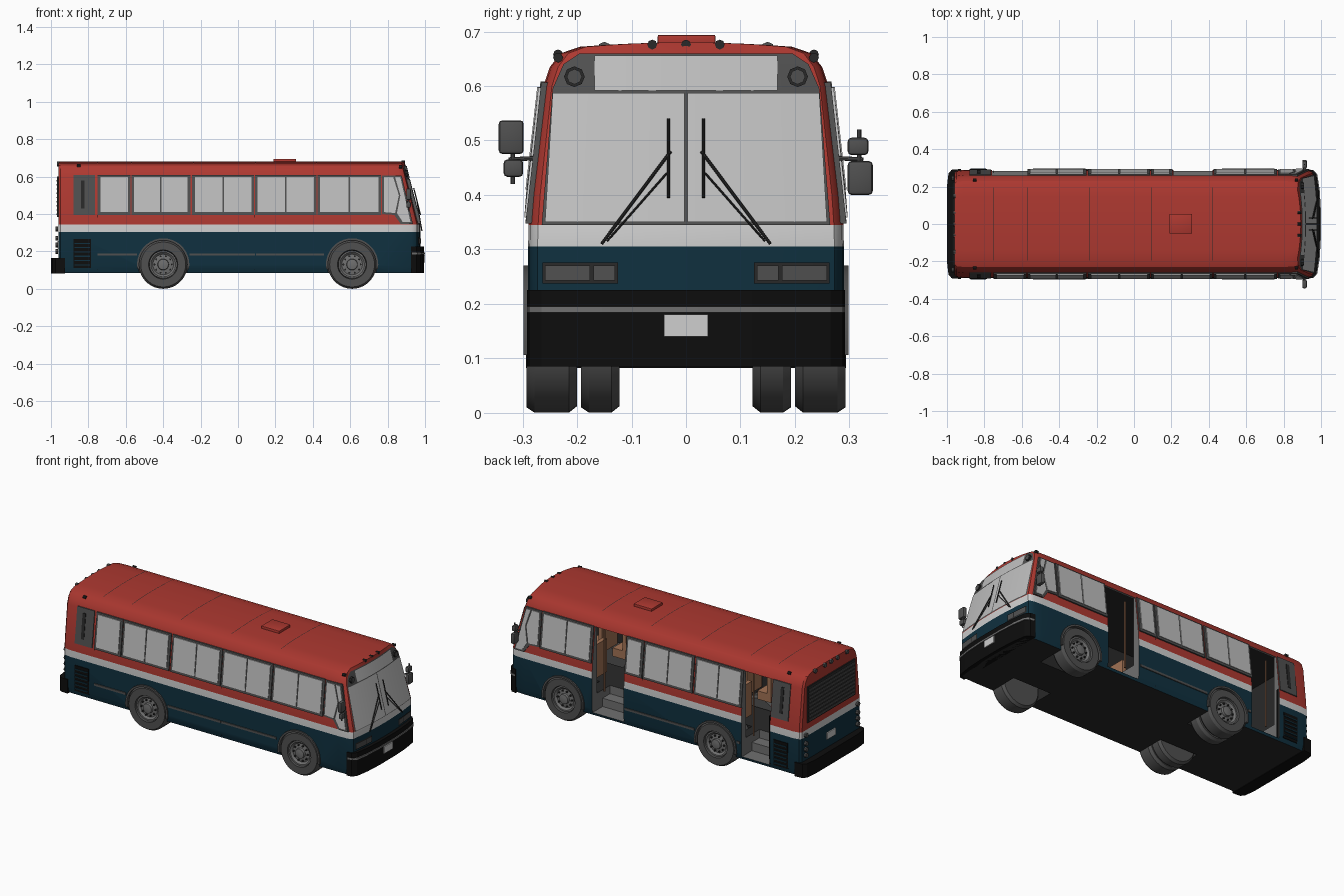
import bpy, bmesh, math
from mathutils import Vector, Matrix

if "Cube" in bpy.data.objects:
    bpy.data.objects.remove(bpy.data.objects["Cube"])

def material(name, r, g, b):
    m = bpy.data.materials.new(name)
    m.use_nodes = True
    m.diffuse_color = (r, g, b, 1)
    m.node_tree.nodes["Principled BSDF"].inputs["Base Color"].default_value = (r, g, b, 1)
    return m

RED = material("red paint", .42, .04, .03)
BLUE = material("navy paint", .005, .03, .05)
WHITE = material("white", .62, .62, .62)
BLACK = material("black", .004, .004, .004)
GREY = material("dark grey", .08, .08, .08)
GLASS = material("pale glass", .52, .52, .52)
CHAR = material("charcoal", .022, .022, .022)
TAN = material("tan seat", .36, .17, .09)
METAL = material("grey metal", .16, .16, .16)

def finish(name, bm, *mats):
    me = bpy.data.meshes.new(name)
    bm.to_mesh(me)
    bm.free()
    for m in mats:
        me.materials.append(m)
    ob = bpy.data.objects.new(name, me)
    bpy.context.collection.objects.link(ob)
    return ob

def mesh(name, faces, *mats, recalc=True):
    bm = bmesh.new()
    for f in faces:
        bm.faces.new([bm.verts.new(p) for p in f])
    bmesh.ops.remove_doubles(bm, verts=bm.verts, dist=1e-5)
    if recalc:
        bmesh.ops.recalc_face_normals(bm, faces=bm.faces)
    return finish(name, bm, *mats)

def prism(name, a, b, mat):
    n = len(a)
    sides = [(a[i], a[(i + 1) % n], b[(i + 1) % n], b[i]) for i in range(n)]
    return mesh(name, [a, b] + sides, mat)

def box(name, x0, x1, y0, y1, z0, z1, mat, bevel=0):
    bm = bmesh.new()
    bmesh.ops.create_cube(bm, size=1)
    for v in bm.verts:
        v.co = ((x0 + x1) / 2 + v.co.x * (x1 - x0), (y0 + y1) / 2 + v.co.y * (y1 - y0),
                (z0 + z1) / 2 + v.co.z * (z1 - z0))
    if bevel:
        bmesh.ops.bevel(bm, geom=bm.edges[:], offset=bevel, segments=2, affect='EDGES', profile=.5)
    return finish(name, bm, mat)

def rods(name, paths, r, mat):
    bm = bmesh.new()
    for a, b in paths:
        a, d = Vector(a), Vector(b) - Vector(a)
        rot = d.to_track_quat('Z', 'Y').to_matrix().to_4x4()
        bmesh.ops.create_cone(bm, cap_ends=True, segments=8, radius1=r, radius2=r, depth=d.length,
                              matrix=Matrix.Translation(a + d / 2) @ rot)
    return finish(name, bm, mat)

def revolve(name, prof, x, z, mat, n=36):
    # profile of (radius, y) turned about an axle along y
    def p(q, i):
        a = math.tau * i / n
        return (x + q[0] * math.cos(a), q[1], z + q[0] * math.sin(a))
    faces = [(p(a, i), p(a, i + 1), p(b, i + 1), p(b, i)) for a, b in zip(prof, prof[1:]) for i in range(n)]
    faces += [[p(q, i) for i in range(n)] for q in (prof[0], prof[-1])]
    return mesh(name, faces, mat)

# Body shape: half width by height, and the raked nose
LEVELS = [(.28, .085), (.29, .12), (.29, .305), (.289, .345), (.285, .40), (.262, .60),
          (.25, .635), (.23, .66), (.195, .672)]
END = .94

def width(z):
    for (w0, z0), (w1, z1) in zip(LEVELS, LEVELS[1:]):
        if z <= z1:
            return w0 + (w1 - w0) * max(0, z - z0) / (z1 - z0)
    return LEVELS[-1][0]

def nose(z):
    return .957 - .085 * max(0, z - .345) / .335

STATIONS = [(0, -.96, END), (0, -.95, .98), (0, -.91, 1), (1, -.09, 1), (1, -.03, .99), (1, -.01, .97), (1, 0, END)]
TS = [i / 4 - 1 for i in range(9)]

def body_pt(s, t, k):
    front, x, scale = STATIONS[s]
    w, z = LEVELS[k]
    if front:
        x += nose(z)
    if s == len(STATIONS) - 1:
        x += .018 * (1 - t * t)
    return (x, t * w * scale, z + (.008 * (1 - t * t) if k == len(LEVELS) - 1 else 0))

def quads(fn, us, vs):
    return [(fn(a, c), fn(b, c), fn(b, d), fn(a, d)) for a, b in zip(us, us[1:]) for c, d in zip(vs, vs[1:])]

S, K = range(len(STATIONS)), range(len(LEVELS))
faces = []
for t in (-1, 1):
    faces += quads(lambda s, k: body_pt(s, t, k), S, K)
for k in (0, K[-1]):
    faces += quads(lambda s, t: body_pt(s, t, k), S, TS)
for s in (0, S[-1]):
    faces += quads(lambda t, k: body_pt(s, t, k), TS, K)
body = mesh("body", faces, RED, WHITE, BLUE, CHAR)
for f in body.data.polygons:
    z = f.center.z
    f.material_index = 3 if z < .09 else 2 if z < .305 else 1 if z < .345 else 0

# Cabin, doorways and wheel wells cut from the body
AXLES, DOORS = (.61, -.4), ((.21, .42), (-.76, -.57))
cutters = [box("cabin_cutter", -.9, .8, -.245, .245, .2, .62, CHAR)]
for x0, x1 in DOORS:
    cutters.append(box("door_cutter", x0, x1, .12, .4, .1, .605, METAL))
for x in AXLES:
    for s in (-1, 1):
        cutters.append(revolve("well_cutter", [(.134, s * .11), (.134, s * .4)], x, .13, CHAR))
bpy.context.view_layer.objects.active = body
for c in cutters:
    mod = body.modifiers.new("cut", 'BOOLEAN')
    mod.object, mod.operation, mod.solver, mod.material_mode = c, 'DIFFERENCE', 'EXACT', 'TRANSFER'
    bpy.ops.object.modifier_apply(modifier=mod.name)
    bpy.data.objects.remove(c)

# Interior: steps, seats and handrails
for x0, x1 in DOORS:
    box("door_step", x0, x1, .12, .19, .1, .15, METAL)
    rods("door_handrail", [((x, .2, .2), (x, .2, .6)) for x in (x0 + .02, x1 - .02)], .005, TAN)
for side in (-1, 1):
    for i in range(10):
        x = -.82 + i * .16
        if side < 0 or not any(a - .1 < x < b for a, b in DOORS):
            y0, y1 = sorted((side * .09, side * .235))
            box("seat_base", x, x + .09, y0, y1, .26, .31, TAN)
            box("seat_back", x, x + .025, y0, y1, .3, .46, TAN)

# Side windows, vents and trim
def side_plate(name, pts, s, off, mat):
    a = [(x, s * (width(z) - .012), z) for x, z in pts]
    b = [(x, s * (width(z) + off), z) for x, z in pts]
    return prism(name, a, b, mat)

def rect(x0, x1, z0, z1):
    return [(x0, z0), (x1, z0), (x1, z1), (x0, z1)]

for s in (-1, 1):
    bays = [(-.57, -.255, 2), (-.245, .085, 2), (.425, .765, 2)]
    bays += [(-.75, -.575, 1), (.09, .42, 2)] if s < 0 else [(.09, .205, 1)]
    for x0, x1, n in bays:
        side_plate("window_frame", rect(x0, x1, .395, .608), s, .008, GREY)
        step = (x1 - x0 - .02) / n
        for i in range(n):
            a = x0 + .01 + i * step
            side_plate("window_pane", rect(a + .004, a + step - .004, .41, .598), s, .011, GLASS)
    side_plate("rear_vent", rect(-.88, -.765, .395, .608), s, .006, GREY)
    side_plate("vent_slot", rect(-.84, -.82, .43, .58), s, .008, CHAR)
    side_plate("cab_window_frame", [(.77, .4), (.835, .395), (.87, .347), (.935, .347), (.875, .606), (.77, .606)],
               s, .006, GREY)
    side_plate("cab_window_pane", [(.78, .41), (.84, .405), (.86, .5), (.83, .597), (.78, .597)], s, .009, GLASS)
    side_plate("cab_quarter_pane", [(.85, .405), (.88, .358), (.922, .358), (.868, .597), (.84, .597), (.868, .5)],
               s, .009, GLASS)
    side_plate("engine_grille", rect(-.88, -.785, .11, .265), s, .004, BLACK)
    for i in range(6):
        side_plate("grille_slat", rect(-.875, -.79, .125 + i * .023, .131 + i * .023), s, .007, BLUE)
    strips = [(-.26, .09), (.095, .46)] if s < 0 else [(-.26, .2)]
    for x0, x1 in strips + [(-.75 if s < 0 else -.56, -.54)]:
        side_plate("rub_strip", rect(x0, x1, .177, .19), s, .005, GREY)
    for x in (-.755, .0885):
        side_plate("panel_seam", rect(x, x + .003, .1, .395), s, .001, BLACK)

    # Wheels, inner rear pair and arch lips
    for x in AXLES:
        for y0, y1 in [(.2, .293)] + ([(.122, .193)] if x < 0 else []):
            revolve("tyre", [(.07, s * y0), (.118, s * y0), (.13, s * (y0 + .015)), (.13, s * (y1 - .015)),
                             (.12, s * y1), (.078, s * y1), (.074, s * (y1 - .025))], x, .13, GREY)
        revolve("rim", [(.074, s * .25), (.074, s * .283), (.066, s * .283), (.055, s * .272), (.03, s * .276),
                        (.028, s * .29), (.012, s * .293)], x, .13, METAL)
        bolts = [math.tau * i / 10 for i in range(10)]
        rods("wheel_bolts", [((x + .046 * math.cos(a), s * .268, .13 + .046 * math.sin(a)),
                              (x + .046 * math.cos(a), s * .282, .13 + .046 * math.sin(a))) for a in bolts], .005, CHAR)
        arc = [math.radians(-10 + i * 10) for i in range(21)]
        ring = [(x + r * math.cos(a), .13 + r * math.sin(a)) for r, d in ((.14, 1), (.129, -1)) for a in arc[::d]]
        prism("arch_lip", [(p, s * .28, q) for p, q in ring], [(p, s * .298, q) for p, q in ring], GREY)

# Bumpers
def bumper(name, half, z0, z1, mat):
    pts = half + [(x, -y) for x, y in half[::-1]]
    return prism(name, [(x, y, z0) for x, y in pts], [(x, y, z1) for x, y in pts], mat)

FRONT = [(.925, .292), (.955, .288), (.975, .265), (.988, .18), (.994, .08)]
bumper("front_bumper", FRONT, .085, .225, BLACK)
bumper("front_bumper_strip", [(x + .005, y) for x, y in FRONT], .184, .195, METAL)
bumper("rear_bumper", [(-.925, .294), (-.975, .29), (-.992, .27), (-1, .2)], .082, .165, BLACK)
box("front_plate", .99, 1, -.04, .04, .14, .18, WHITE)
box("rear_plate", -.966, -.955, -.04, .04, .215, .255, WHITE)

# Windscreen, sign and headlights follow the curved nose
def face_pt(y, z, off):
    t = y / (END * width(z))
    return (nose(z) + .018 * (1 - t * t) + off, y, z)

def patch(name, b0, b1, t0, t1, z0, z1, off, mat):
    def p(u, v):
        y0, y1 = b0 + (t0 - b0) * v, b1 + (t1 - b1) * v
        return face_pt(y0 + (y1 - y0) * u, z0 + (z1 - z0) * v, off)
    return mesh(name, quads(p, [i / 8 for i in range(9)], [0, 1]), mat, recalc=False)

patch("windscreen_surround", -.265, .265, -.245, .245, .345, .595, .003, GREY)
patch("sign_surround", -.245, .245, -.225, .225, .595, .64, .003, GREY)
patch("sign_surround_top", -.225, .225, -.195, .195, .64, .66, .003, GREY)
patch("route_sign", -.168, .168, -.168, .168, .592, .656, .006, GLASS)
for s in (-1, 1):
    lo, hi = sorted((s * .003, s * .259)), sorted((s * .003, s * .245))
    patch("windscreen_pane", *lo, *hi, .35, .587, .006, GLASS)
    y = sorted((s * .125, s * .264))
    patch("headlight_frame", *y, *y, .237, .276, .005, CHAR)
    for a, b in ((.13, .17), (.176, .259)):
        y = sorted((s * a, s * b))
        patch("headlight", *y, *y, .243, .27, .008, GREY)
    p, q = face_pt(s * .205, .617, 0), face_pt(s * .205, .617, .012)
    rods("sign_lamp", [(p, q)], .019, CHAR)
    rods("sign_lamp_lens", [(p, (q[0] + .003, q[1], q[2]))], .014, GREY)
    # Wipers and mirrors
    pts = [face_pt(s * y, z, .014) for y, z in ((.155, .31), (.028, .48), (.032, .395), (.032, .54))]
    rods("wiper", [(pts[0], pts[1]), (pts[2], pts[3])], .003, CHAR)
    rods("wiper_link", [(face_pt(s * .145, .315, .012), face_pt(s * .035, .44, .012))], .002, CHAR)
    rods("mirror_arm", [((.9, s * .265, .468), (.912, s * .325, .465)), ((.912, s * .318, .42), (.912, s * .318, .52))],
         .004, GREY)
    for y, h, z0, z1 in ([(.32, .023, .4, .462), (.316, .019, .473, .505)] if s > 0 else
                         [(.321, .023, .475, .537), (.317, .018, .433, .465)]):
        box("mirror", .9, .924, s * y - h, s * y + h, z0, z1, GREY, .007)

# Rear grille and lamps
box("rear_grille", -.967, -.95, -.225, .225, .385, .6, CHAR)
for i in range(9):
    box("rear_louvre", -.971, -.96, -.215, .215, .395 + i * .0225, .402 + i * .0225, GREY)
lamps = [(-.962, s * .245, z) for s in (-1, 1) for z in (.2, .235, .27, .32)]
lamps += [(-.955, y, .668) for y in (-.15, -.06, 0, .06, .15)]
rods("rear_lamps", [(p, (p[0] - .014, p[1], p[2])) for p in lamps], .013, GREY)
marks = [(.875, y, .676) for y in (-.062, 0, .062)] + [(.86, s * .235, .652) for s in (-1, 1)]
marks += [(-.86, s * .235, .658) for s in (-1, 1)]
rods("marker_lamps", [(p, (p[0] + .018, p[1], p[2])) for p in marks], .009, CHAR)

# Roof hatch and seams
box("roof_hatch", .19, .31, -.052, .054, .67, .694, RED, .003)
for x in (-.755, -.57, -.24, .09, .42):
    mesh("roof_seam", quads(lambda u, t: (x + u, t * .195, .673 + .008 * (1 - t * t)), [0, .003], TS),
         CHAR, recalc=False)

# Smooth shading with kept edges
for ob in bpy.context.scene.objects:
    ob.select_set(ob.type == 'MESH')
bpy.ops.object.shade_smooth_by_angle(angle=math.radians(30))
